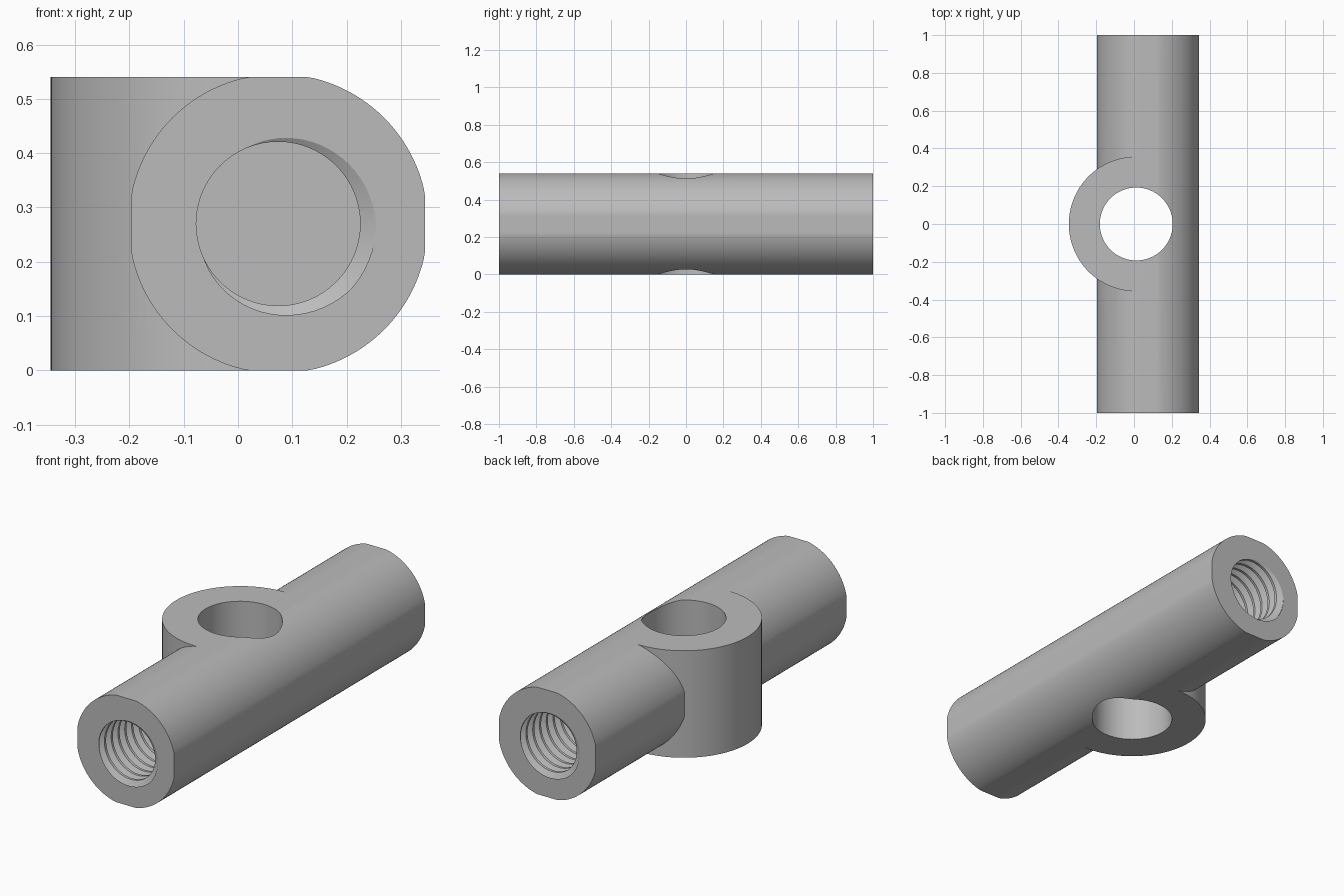
import bpy, bmesh
from math import cos, sin, pi, radians
from mathutils import Matrix

if "Cube" in bpy.data.objects:
    bpy.data.objects.remove(bpy.data.objects["Cube"])

AXIS_X, HALF, ROUND = 0.074, 0.27, 0.276   # bar centre, half height, corner radius
EYE_X, EYE_R, HOLE_R = 0.012, 0.357, 0.193
MINOR, MAJOR, PITCH, DEPTH = 0.151, 0.18, 0.054, 0.6

steel = bpy.data.materials.new("light_grey_steel")
steel.use_nodes = True
grey = (0.5, 0.5, 0.5, 1)
steel.diffuse_color = grey
steel.node_tree.nodes["Principled BSDF"].inputs["Base Color"].default_value = grey


def make_object(name, bm):
    bmesh.ops.recalc_face_normals(bm, faces=bm.faces)
    mesh = bpy.data.meshes.new(name)
    bm.to_mesh(mesh)
    bm.free()
    mesh.materials.append(steel)
    obj = bpy.data.objects.new(name, mesh)
    bpy.context.collection.objects.link(obj)
    return obj


def prism(name, points, direction):
    """Extrude a closed outline along a direction."""
    bm = bmesh.new()
    face = bm.faces.new([bm.verts.new(p) for p in points])
    new = bmesh.ops.extrude_face_region(bm, geom=[face])["geom"]
    verts = [g for g in new if isinstance(g, bmesh.types.BMVert)]
    bmesh.ops.translate(bm, verts=verts, vec=direction)
    return make_object(name, bm)


def thread_radius(u):
    """Thread profile: flat root, sloped flanks, flat crest."""
    u = abs((u + 0.5) % 1 - 0.5)
    t = min(max((u - 1 / 16) / (5 / 16), 0), 1)
    return MAJOR + (MINOR - MAJOR) * t


def threaded_plug(name, turn):
    """Solid plug with a right-hand helical thread, entering one bar end."""
    bm = bmesh.new()
    segs, start = 64, radians(-20)
    knots = [k + f for k in range(-2, int(DEPTH / PITCH) + 5)
             for f in (1 / 16, 3 / 8, 5 / 8, 15 / 16)]
    grid = []
    for j in range(segs):
        a = 2 * pi * j / segs
        shift = (a - start) / (2 * pi)
        column = []
        for u in knots:
            d = min(max(PITCH * (u - shift), -0.02), DEPTH)
            r = thread_radius(d / PITCH + shift)
            column.append(bm.verts.new((r * cos(a), d - 1, HALF + r * sin(a))))
        grid.append(column)
    for j in range(segs):
        lag = 4 if j == segs - 1 else 0
        nxt = grid[(j + 1) % segs]
        for i in range(lag, len(knots) - 1):
            bm.faces.new((grid[j][i], grid[j][i + 1], nxt[i + 1 - lag], nxt[i - lag]))
    bmesh.ops.remove_doubles(bm, verts=bm.verts, dist=1e-5)
    bmesh.ops.holes_fill(bm, edges=[e for e in bm.edges if e.is_boundary], sides=0)
    bmesh.ops.triangulate(bm, faces=bm.faces)
    bmesh.ops.transform(bm, verts=bm.verts,
                        matrix=Matrix.Translation((AXIS_X, 0, 0)) @ Matrix.Rotation(turn, 4, "Z"))
    return make_object(name, bm)


def combine(target, tool, operation):
    mod = target.modifiers.new(tool.name, "BOOLEAN")
    mod.object, mod.operation, mod.solver = tool, operation, "EXACT"
    bpy.context.view_layer.objects.active = target
    bpy.ops.object.modifier_apply(modifier=mod.name)
    bpy.data.objects.remove(tool)


def clamp(v):
    return min(max(v, -HALF), HALF)


# Long round bar with narrow flats on its four sides
angles = [2 * pi * i / 128 for i in range(128)]
body = prism("threaded_bar_with_eye",
             [(AXIS_X + clamp(ROUND * cos(a)), -1, HALF + clamp(ROUND * sin(a))) for a in angles],
             (0, 2, 0))

# Half-round boss bulging out of one side
arc = [pi / 2 + pi * i / 64 for i in range(65)]
outline = [(EYE_X + EYE_R * cos(a), EYE_R * sin(a), 0) for a in arc]
outline += [(0.03, -EYE_R, 0), (0.03, EYE_R, 0)]
combine(body, prism("eye_boss", outline, (0, 0, 2 * HALF)), "UNION")

# Vertical through hole
hole = [(EYE_X + HOLE_R * cos(a), HOLE_R * sin(a), -0.1) for a in angles]
combine(body, prism("eye_hole", hole, (0, 0, 1)), "DIFFERENCE")

# Threaded blind holes in both ends
for name, turn in (("front_thread", 0), ("back_thread", pi)):
    combine(body, threaded_plug(name, turn), "DIFFERENCE")

bpy.ops.object.select_all(action="DESELECT")
body.select_set(True)
bpy.context.view_layer.objects.active = body
bpy.ops.object.shade_smooth_by_angle(angle=radians(30))
